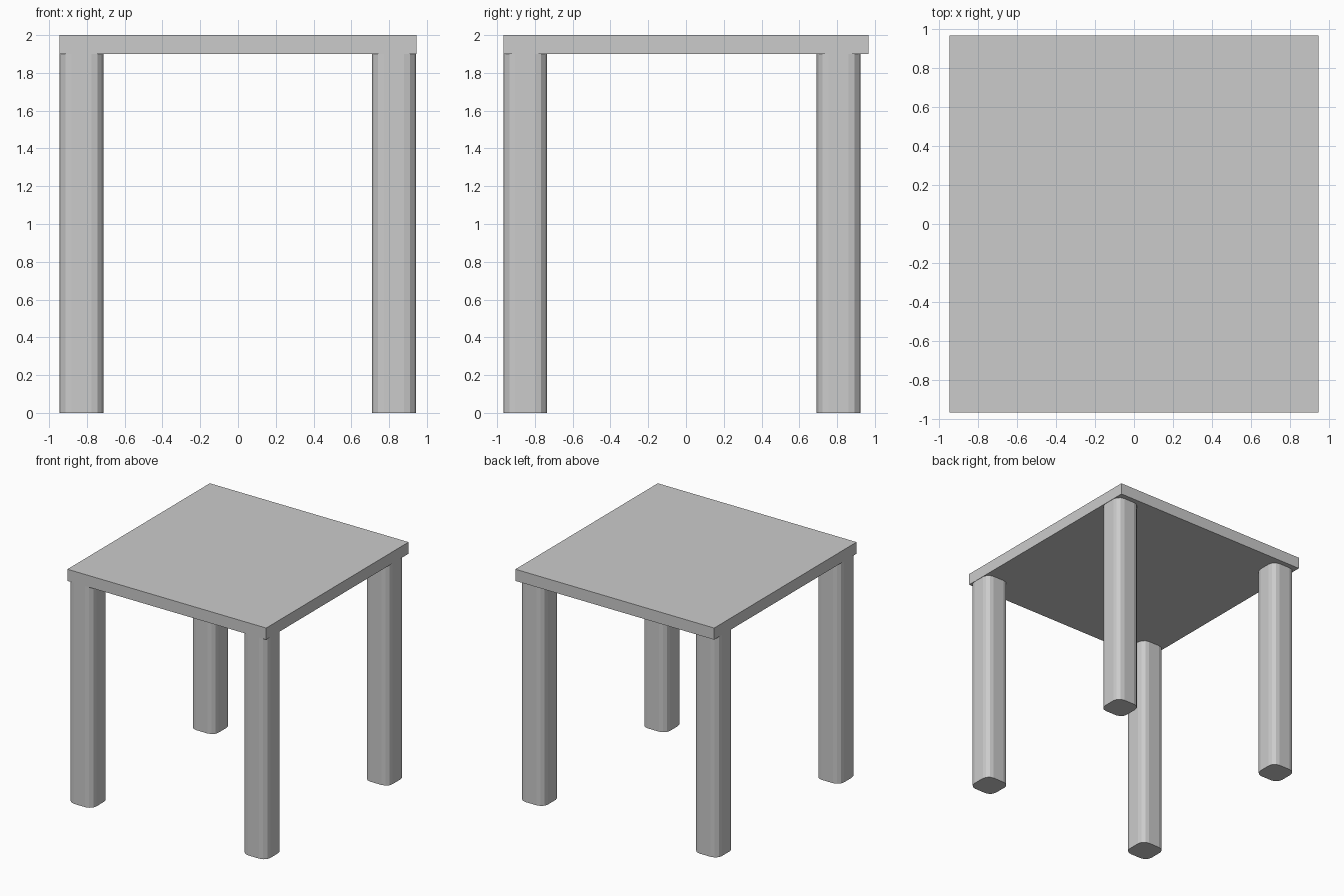
import bpy, bmesh, math

if "Cube" in bpy.data.objects:
    bpy.data.objects.remove(bpy.data.objects["Cube"])


def new_object(name, bm):
    mesh = bpy.data.meshes.new(name)
    bm.to_mesh(mesh)
    bm.free()
    obj = bpy.data.objects.new(name, mesh)
    bpy.context.collection.objects.link(obj)
    return obj


def prism(name, outline, z0, z1):
    bm = bmesh.new()
    face = bm.faces.new([bm.verts.new((x, y, z0)) for x, y in outline])
    top = bmesh.ops.extrude_face_region(bm, geom=[face], use_keep_orig=True)["geom"]
    verts = [g for g in top if isinstance(g, bmesh.types.BMVert)]
    bmesh.ops.translate(bm, verts=verts, vec=(0, 0, z1 - z0))
    bmesh.ops.recalc_face_normals(bm, faces=bm.faces)
    return new_object(name, bm)


def rounded_square(cx, cy, half, r, segments):
    points = []
    for q, (sx, sy) in enumerate([(1, 1), (-1, 1), (-1, -1), (1, -1)]):
        for i in range(segments + 1):
            a = math.pi / 2 * (q + i / segments)
            points.append((cx + sx * (half - r) + r * math.cos(a),
                           cy + sy * (half - r) + r * math.sin(a)))
    return points


# Table top
W, D = 0.945, 0.967
prism("table_top", [(-W, -D), (W, -D), (W, D), (-W, D)], 1.9, 2.0)

# Legs: rounded square posts, rear pair set slightly in from the back edge
for side, x in (("left", -0.829), ("right", 0.826)):
    for end, y in (("front", -0.851), ("back", 0.808)):
        prism(f"{end}_{side}_leg", rounded_square(x, y, 0.116, 0.063, 3), 0, 1.9)
